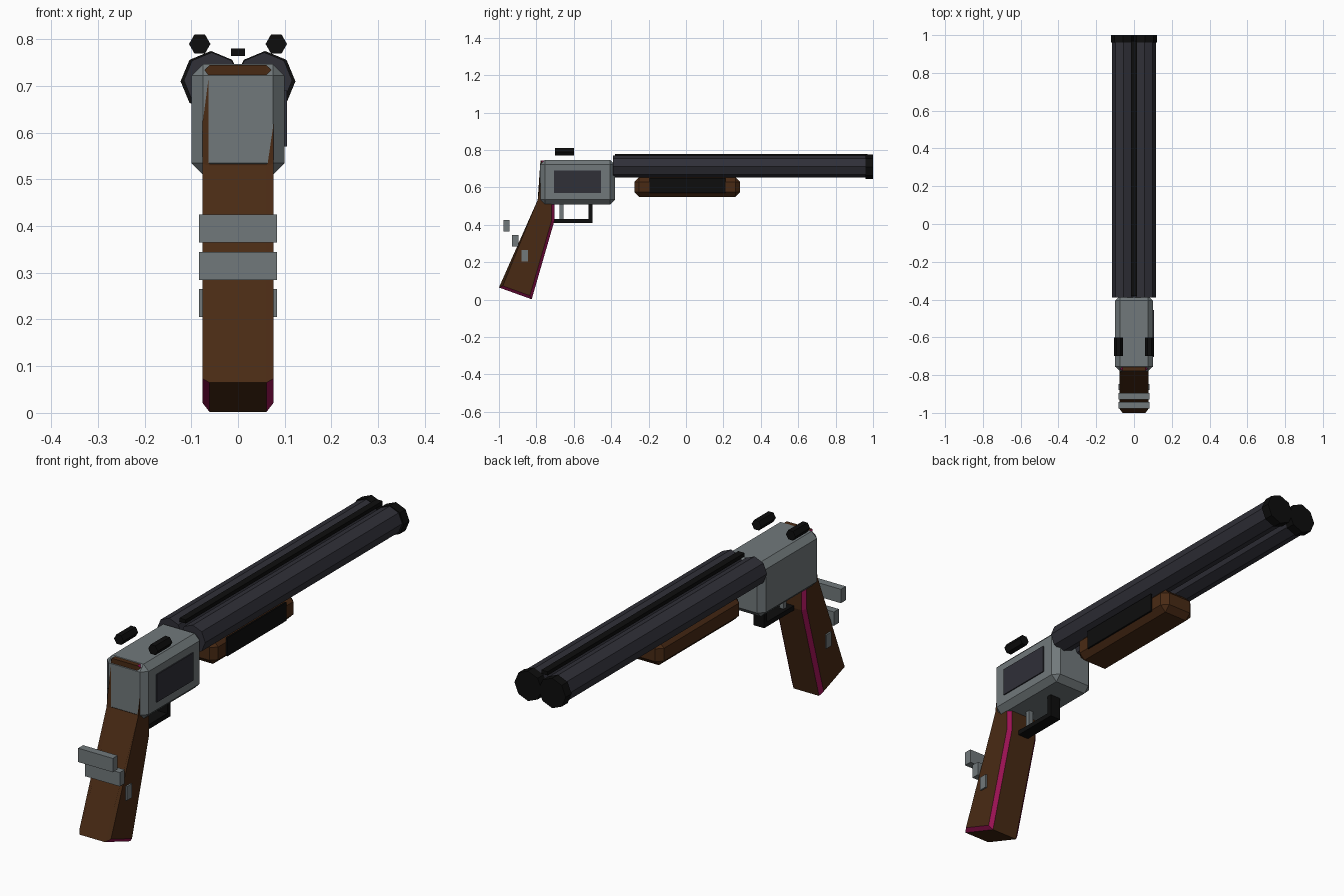
import bpy, bmesh, math

if "Cube" in bpy.data.objects:
    bpy.data.objects.remove(bpy.data.objects["Cube"])


def material(name, rgb):
    m = bpy.data.materials.new(name)
    m.diffuse_color = (*rgb, 1)
    m.use_nodes = True
    m.node_tree.nodes["Principled BSDF"].inputs["Base Color"].default_value = m.diffuse_color
    return m


STEEL = material("grey_steel", (0.165, 0.19, 0.198))
WOOD = material("brown_wood", (0.066, 0.023, 0.007))
BARREL = material("blued_metal", (0.029, 0.029, 0.039))
BLACK = material("black", (0.004, 0.004, 0.004))
TRIM = material("magenta_trim", (0.32, 0.006, 0.085))


def finish(name, bm, *mats):
    bmesh.ops.recalc_face_normals(bm, faces=bm.faces)
    me = bpy.data.meshes.new(name)
    bm.to_mesh(me)
    bm.free()
    for m in mats:
        me.materials.append(m)
    ob = bpy.data.objects.new(name, me)
    bpy.context.collection.objects.link(ob)
    return ob


def box(name, x, y, z, mat, bevel=0):
    """Box from (min, max) ranges, optionally chamfered."""
    bm = bmesh.new()
    bmesh.ops.create_cube(bm, size=1)
    for v in bm.verts:
        v.co = [r[0] if c < 0 else r[1] for c, r in zip(v.co, (x, y, z))]
    if bevel:
        bmesh.ops.bevel(bm, geom=list(bm.edges), offset=bevel, segments=1,
                        affect='EDGES')
    return finish(name, bm, mat)


def prism(name, x, z, radius, sides, y0, y1, mat):
    """Regular prism along y."""
    bm = bmesh.new()
    ring = [(x + radius * math.cos(math.tau * i / sides),
             z + radius * math.sin(math.tau * i / sides)) for i in range(sides)]
    a = [bm.verts.new((px, y0, pz)) for px, pz in ring]
    b = [bm.verts.new((px, y1, pz)) for px, pz in ring]
    bm.faces.new(a)
    bm.faces.new(b)
    for i in range(sides):
        j = (i + 1) % sides
        bm.faces.new((a[i], a[j], b[j], b[i]))
    return finish(name, bm, mat)


# Paired barrels, muzzle rings and hammers
for side, s in (("left", -1), ("right", 1)):
    prism(side + "_barrel", s * 0.056, 0.712, 0.06, 8, -0.39, 0.97, BARREL)
    prism(side + "_muzzle_ring", s * 0.058, 0.71, 0.065, 8, 0.96, 1.0, BLACK)
    prism(side + "_hammer", s * 0.082, 0.79, 0.023, 6, -0.70, -0.60, BLACK)
box("top_rib", (-0.015, 0.015), (-0.38, 0.97), (0.764, 0.78), BLACK)

# Receiver with inlay on the right
box("receiver", (-0.1, 0.1), (-0.78, -0.38), (0.51, 0.747), STEEL, 0.025)
box("receiver_inlay", (0.099, 0.105), (-0.705, -0.455), (0.57, 0.69), BARREL)

# Forend with dark side panel
box("forend", (-0.08, 0.08), (-0.275, 0.29), (0.55, 0.655), WOOD, 0.025)
box("forend_panel", (0.079, 0.086), (-0.195, 0.21), (0.57, 0.65), BLACK)

# Trigger guard and trigger
box("guard_bar", (-0.025, 0.025), (-0.705, -0.50), (0.41, 0.43), BLACK)
box("guard_post", (-0.025, 0.025), (-0.52, -0.50), (0.43, 0.515), BLACK)
box("trigger", (-0.01, 0.01), (-0.675, -0.655), (0.43, 0.515), STEEL)

# Grip: side outline extruded across x, rims chamfered in the trim colour
outline = [(-1.0, 0.065), (-0.825, 0.002), (-0.704, 0.42), (-0.704, 0.745),
           (-0.778, 0.745), (-0.778, 0.53)]
bm = bmesh.new()
left = [bm.verts.new((-0.076, y, z)) for y, z in outline]
right = [bm.verts.new((0.076, y, z)) for y, z in outline]
bm.faces.new(left)
bm.faces.new(right)
for i in range(len(outline)):
    j = (i + 1) % len(outline)
    bm.faces.new((left[i], left[j], right[j], right[i]))
rims = [e for e in bm.edges if abs(e.verts[0].co.x - e.verts[1].co.x) < 0.01]
bevel = bmesh.ops.bevel(bm, geom=rims, offset=0.015, segments=1,
                        affect='EDGES')
bm.normal_update()
for f in bm.faces:
    f.material_index = int(0.2 < abs(f.normal.x) < 0.95)
finish("grip", bm, WOOD, TRIM)

# Three steel bars stepping down the back of the grip
for i, y in enumerate((-0.96, -0.912, -0.863)):
    z = 0.395 - 0.08 * i
    box("grip_bar_%d" % (i + 1), (-0.083, 0.083), (y - 0.017, y + 0.017),
        (z - 0.03, z + 0.03), STEEL)
